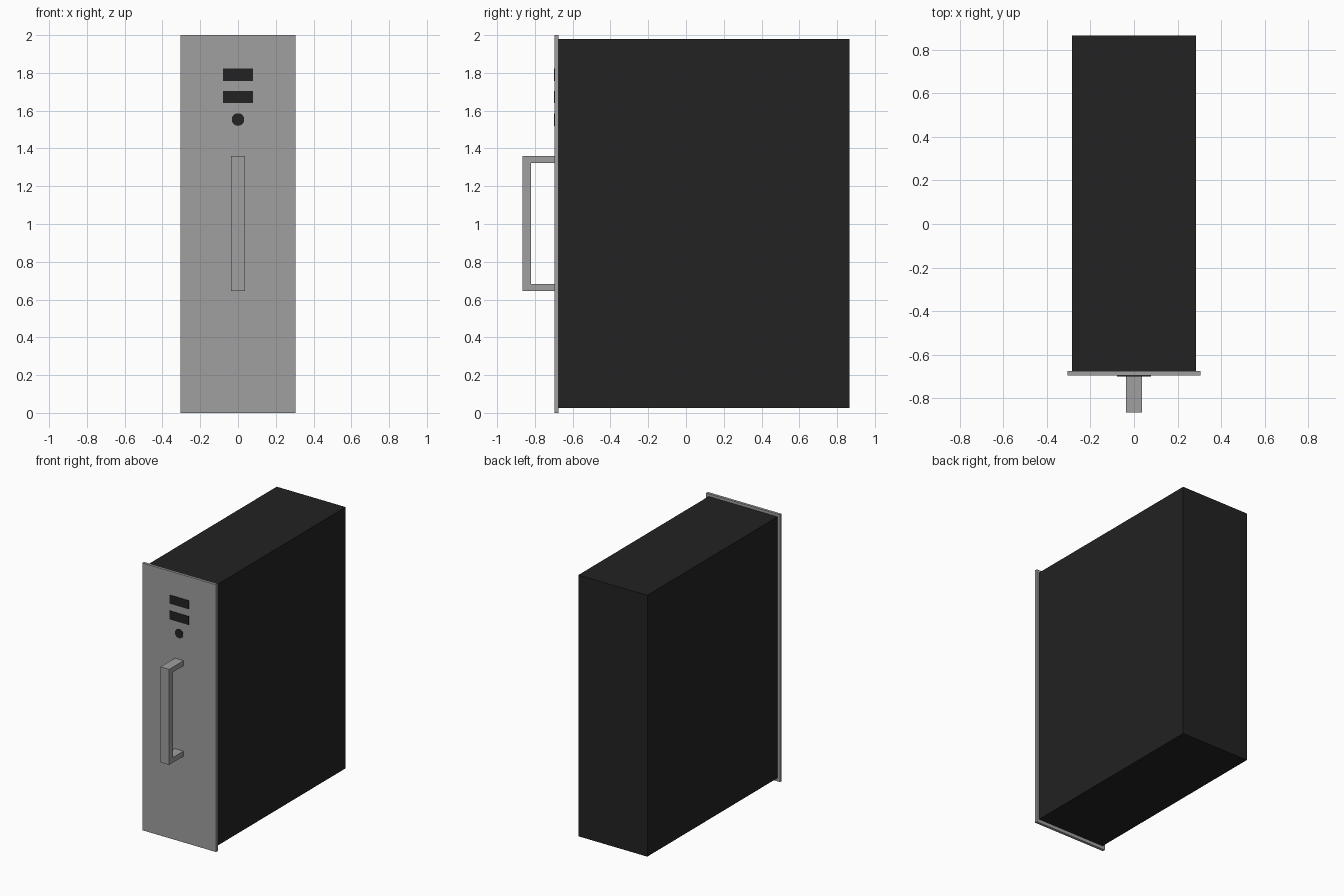
import bpy
import bmesh
from mathutils import Matrix

old = bpy.data.objects.get("Cube")
if old:
    bpy.data.objects.remove(old, do_unlink=True)


def make_material(name, value):
    mat = bpy.data.materials.new(name)
    mat.use_nodes = True
    colour = (value, value, value, 1)
    mat.diffuse_color = colour
    mat.node_tree.nodes["Principled BSDF"].inputs["Base Color"].default_value = colour
    return mat


grey = make_material("brushed grey", 0.35)
black = make_material("matt black", 0.016)


def finish(name, bm, mat):
    bmesh.ops.recalc_face_normals(bm, faces=bm.faces)
    mesh = bpy.data.meshes.new(name)
    bm.to_mesh(mesh)
    bm.free()
    mesh.materials.append(mat)
    obj = bpy.data.objects.new(name, mesh)
    bpy.context.collection.objects.link(obj)
    return obj


def box(name, x, y, z, mat):
    """Box from (low, high) limits on each axis."""
    bm = bmesh.new()
    size = [b - a for a, b in (x, y, z)]
    centre = [(a + b) / 2 for a, b in (x, y, z)]
    bmesh.ops.create_cube(bm, size=1, matrix=Matrix.Translation(centre) @ Matrix.Diagonal((*size, 1)))
    return finish(name, bm, mat)


PANEL_FRONT = -0.695
PANEL_BACK = -0.675

# Housing and the slightly larger front panel
box("housing", (-0.285, 0.285), (PANEL_BACK, 0.865), (0.025, 1.98), black)
box("front_panel", (-0.305, 0.305), (PANEL_FRONT, PANEL_BACK), (0, 2), grey)

# Pull handle: a bracket profile in the side plane, extruded across
profile = [(PANEL_FRONT, 0.645), (-0.865, 0.645), (-0.865, 1.36), (PANEL_FRONT, 1.36),
           (PANEL_FRONT, 1.322), (-0.82, 1.322), (-0.82, 0.683), (PANEL_FRONT, 0.683)]
half_width = 0.036
bm = bmesh.new()
face = bm.faces.new([bm.verts.new((-half_width, y, z)) for y, z in profile])
new = bmesh.ops.extrude_face_region(bm, geom=[face])["geom"]
bmesh.ops.translate(bm, vec=(2 * half_width, 0, 0),
                    verts=[v for v in new if isinstance(v, bmesh.types.BMVert)])
finish("pull_handle", bm, grey)

# Two dark slots and a round button, as thin plates on the panel
plate_y = (PANEL_FRONT - 0.004, PANEL_FRONT)
for name, z in (("upper_slot", 1.79), ("lower_slot", 1.672)):
    box(name, (-0.079, 0.079), plate_y, (z - 0.032, z + 0.032), black)

bm = bmesh.new()
bmesh.ops.create_cone(bm, cap_ends=True, segments=32, radius1=0.033, radius2=0.033, depth=0.004,
                      matrix=Matrix.Translation((0, sum(plate_y) / 2, 1.553))
                      @ Matrix.Rotation(1.5708, 4, "X"))
finish("round_button", bm, black)
